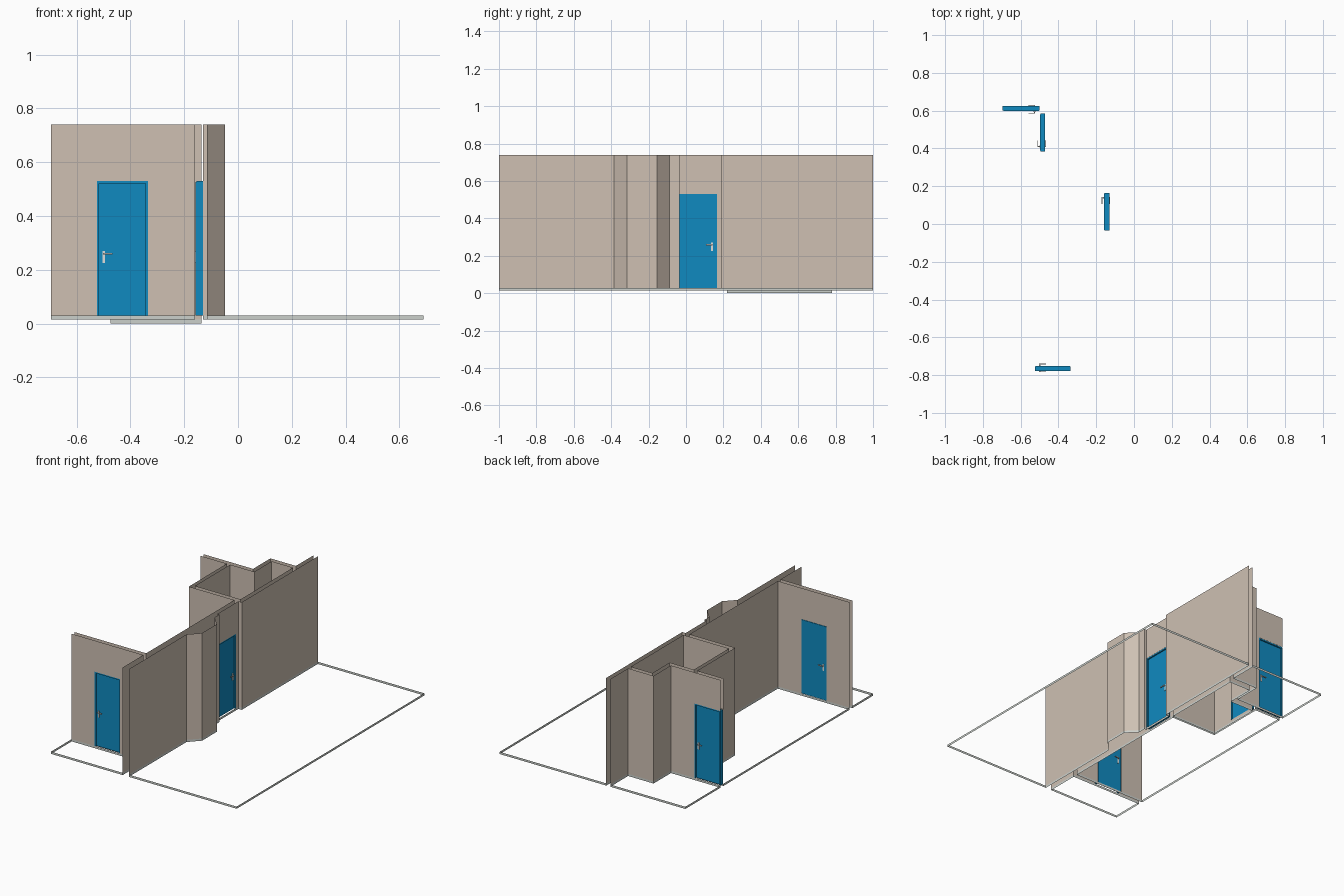
import bpy, bmesh
from mathutils import Matrix, Vector

if "Cube" in bpy.data.objects:
    bpy.data.objects.remove(bpy.data.objects["Cube"])


def material(name, rgb):
    m = bpy.data.materials.new(name)
    m.diffuse_color = (*rgb, 1)
    m.use_nodes = True
    m.node_tree.nodes["Principled BSDF"].inputs["Base Color"].default_value = m.diffuse_color
    return m


WALL = material("warm_beige", (0.62, 0.53, 0.45))
BLUE = material("door_blue", (0.005, 0.255, 0.53))
EDGE = material("floor_edge_grey", (0.60, 0.63, 0.60))
METAL = material("light_metal", (0.74, 0.74, 0.72))

TOP, FLOOR, BASE, DOOR_TOP = 0.74, 0.029, 0.014, 0.53


def finish(name, bm, mat):
    mesh = bpy.data.meshes.new(name)
    bm.to_mesh(mesh)
    bm.free()
    mesh.materials.append(mat)
    ob = bpy.data.objects.new(name, mesh)
    bpy.context.collection.objects.link(ob)


def panel(bm, a, b, z0, z1):
    """Upright sheet between two plan points."""
    bm.faces.new([bm.verts.new((*p, z)) for p, z in
                  ((a, z0), (b, z0), (b, z1), (a, z1))])


def room(name, plan, walls, openings={}, base=BASE, floor=FLOOR):
    """Floor edge round the whole plan, walls on the listed sides.
    openings: side -> (start, end) distance along that side for a doorway."""
    edge, wall = bmesh.new(), bmesh.new()
    for i, a in enumerate(plan):
        b = plan[(i + 1) % len(plan)]
        panel(edge, a, b, base, floor)
        if i not in walls:
            continue
        if i not in openings:
            panel(wall, a, b, floor, TOP)
            continue
        va, vb = Vector(a), Vector(b)
        d = (vb - va).normalized()
        s, e = (va + d * t for t in openings[i])
        if (s - va).length > 0.002:
            panel(wall, va, s, floor, TOP)
        if (vb - e).length > 0.002:
            panel(wall, e, vb, floor, TOP)
        panel(wall, s, e, DOOR_TOP, TOP)
        if floor < FLOOR:
            panel(wall, s, e, floor, FLOOR)
    for bm in (edge, wall):
        bmesh.ops.remove_doubles(bm, verts=bm.verts, dist=0.0005)
    finish(name + "_floor_edge", edge, EDGE)
    finish(name + "_walls", wall, WALL)


# Large room: only the wall with the chimney bay and door recess stands
room("large_room",
     [(-0.115, -1), (-0.115, -0.385), (-0.048, -0.315), (-0.048, -0.155),
      (-0.115, -0.087), (-0.115, -0.035), (-0.13, -0.035), (-0.13, 0.19),
      (-0.105, 0.19), (-0.105, 1), (0.69, 1), (0.69, -1)],
     range(9), {6: (0.0, 0.2)})

# Hallway, open on the outer side
room("hallway",
     [(-0.695, -0.75), (-0.16, -0.75), (-0.16, 0.19), (-0.5, 0.19),
      (-0.5, 0.595), (-0.695, 0.595)],
     range(5), {0: (0.17, 0.36), 1: (0.715, 0.915),
                2: (0, 0), 3: (0.195, 0.395), 4: (0, 0.195)})

# Front room, open on two sides
room("front_room",
     [(-0.695, -0.78), (-0.16, -0.78), (-0.16, -1), (-0.695, -1)],
     range(2), {0: (0.17, 0.36)})

# Back room, open on two sides
room("back_room",
     [(-0.695, 0.625), (-0.325, 0.625), (-0.325, 0.81), (-0.135, 0.81),
      (-0.135, 1), (-0.695, 1)],
     range(4), {0: (0, 0.195)})

# Bathroom, fully enclosed with a lower floor
room("bathroom",
     [(-0.475, 0.22), (-0.475, 0.595), (-0.295, 0.595), (-0.295, 0.78),
      (-0.135, 0.78), (-0.135, 0.22)],
     range(6), {0: (0.165, 0.365)}, 0.0, 0.014)


def boxes(name, place, mat, spans):
    bm = bmesh.new()
    for u0, u1, v0, v1, z0, z1 in spans:
        m = (Matrix.Translation(((u0 + u1) / 2, (v0 + v1) / 2, (z0 + z1) / 2))
             @ Matrix.Diagonal((u1 - u0, v1 - v0, z1 - z0, 1)))
        bmesh.ops.create_cube(bm, size=1, matrix=place @ m)
    bmesh.ops.recalc_face_normals(bm, faces=bm.faces)
    finish(name, bm, mat)


def door(name, corner, along, into, w):
    """u runs from latch to hinge, v from the hall face into the room."""
    place = Matrix(((along[0], into[0], 0, corner[0]),
                    (along[1], into[1], 0, corner[1]),
                    (0, 0, 1, 0), (0, 0, 0, 1)))
    f = 0.009
    boxes(name + "_frame", place, BLUE, [
        (0, f, 0.005, 0.029, FLOOR, DOOR_TOP),
        (w - f, w, 0.005, 0.029, FLOOR, DOOR_TOP),
        (f, w - f, 0.005, 0.029, DOOR_TOP - f, DOOR_TOP)])
    boxes(name + "_leaf", place, BLUE,
          [(0.004, w - 0.004, 0.002, 0.021, FLOOR, DOOR_TOP - 0.004)])
    # Plate, stem and lever on both faces
    parts = []
    for face, s in ((0.002, -1), (0.021, 1)):
        for u0, u1, d0, d1, z0, z1 in (
                (0.021, 0.031, 0, 0.003, 0.225, 0.27),
                (0.023, 0.029, 0.003, 0.013, 0.256, 0.262),
                (0.023, 0.058, 0.009, 0.013, 0.256, 0.262)):
            v = sorted((face + s * d0, face + s * d1))
            parts.append((u0, u1, v[0], v[1], z0, z1))
    boxes(name + "_handles", place, METAL, parts)


door("front_door", (-0.525, -0.75), (1, 0), (0, -1), 0.19)
door("large_room_door", (-0.16, 0.165), (0, -1), (1, 0), 0.2)
door("bathroom_door", (-0.5, 0.385), (0, 1), (1, 0), 0.2)
door("back_door", (-0.5, 0.595), (-1, 0), (0, 1), 0.195)
